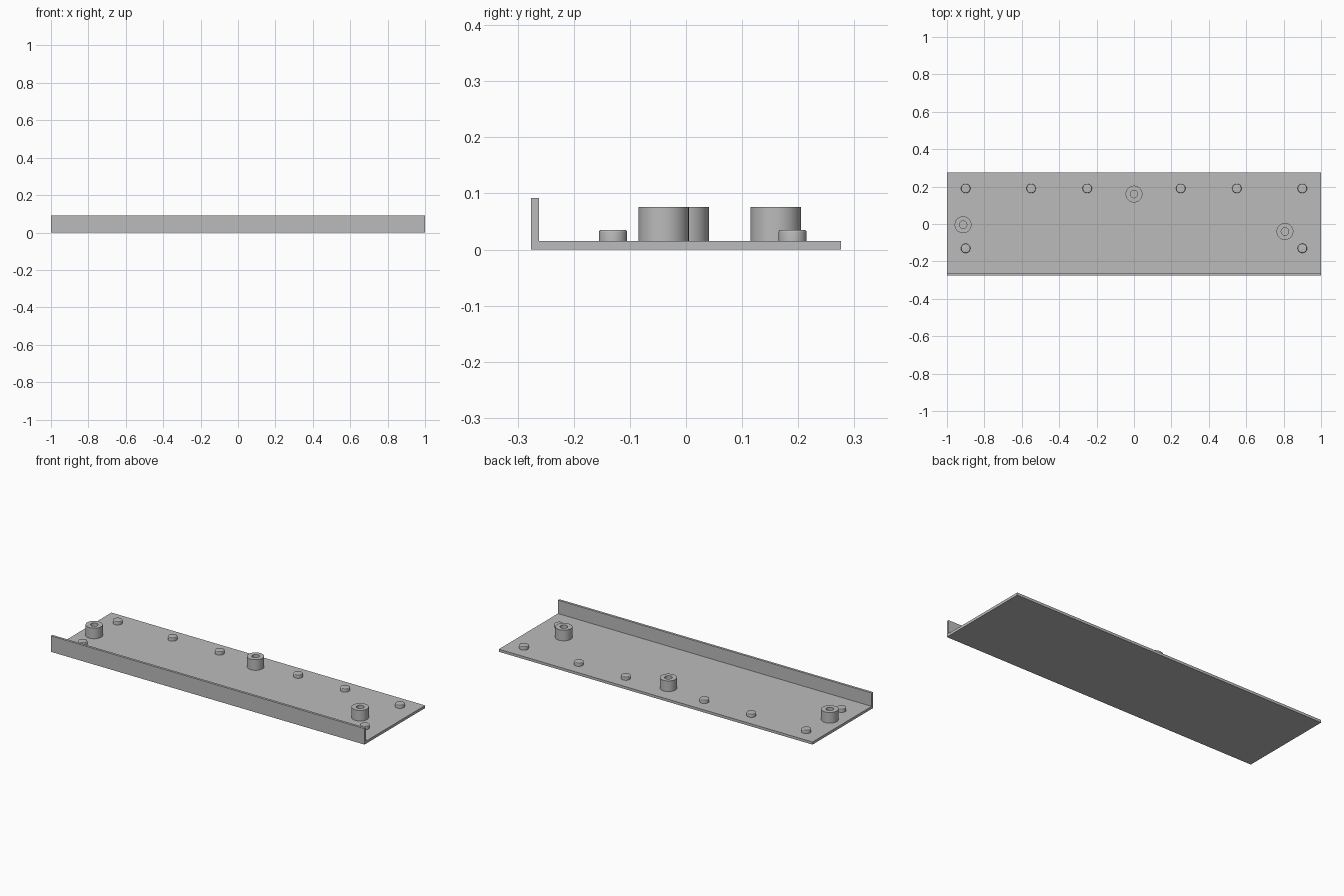
import bpy, bmesh
from math import cos, sin, tau, pi, radians

cube = bpy.data.objects.get("Cube")
if cube:
    bpy.data.objects.remove(cube, do_unlink=True)

grey = bpy.data.materials.new("plain grey")
grey.use_nodes = True
grey.diffuse_color = (0.5, 0.5, 0.5, 1)
grey.node_tree.nodes["Principled BSDF"].inputs["Base Color"].default_value = (0.5, 0.5, 0.5, 1)

FLOOR = 0.015


def finish(name, bm, smooth=False):
    bmesh.ops.recalc_face_normals(bm, faces=bm.faces)
    mesh = bpy.data.meshes.new(name)
    bm.to_mesh(mesh)
    bm.free()
    mesh.materials.append(grey)
    obj = bpy.data.objects.new(name, mesh)
    bpy.context.collection.objects.link(obj)
    if smooth:
        bpy.ops.object.select_all(action="DESELECT")
        obj.select_set(True)
        bpy.context.view_layer.objects.active = obj
        bpy.ops.object.shade_smooth_by_angle(angle=radians(35))
    return obj


def lathe(name, profile, x, y, sides=48):
    """Revolve (radius, height) points around a vertical axis at x, y."""
    bm = bmesh.new()
    rings = []
    for r, z in profile:
        if r == 0:
            rings.append([bm.verts.new((x, y, z))] * sides)
        else:
            rings.append([bm.verts.new((x + r * cos(tau * i / sides),
                                        y + r * sin(tau * i / sides), z))
                          for i in range(sides)])
    for a, b in zip(rings, rings[1:]):
        for i in range(sides):
            j = (i + 1) % sides
            corners = list(dict.fromkeys((a[i], a[j], b[j], b[i])))
            bm.faces.new(corners)
    return finish(name, bm, smooth=True)


# Base plate with the upright front lip, one extruded L section
section = [(-0.276, 0), (0.276, 0), (0.276, FLOOR), (-0.262, FLOOR),
           (-0.262, 0.092), (-0.276, 0.092)]
bm = bmesh.new()
face = bm.faces.new([bm.verts.new((-1, y, z)) for y, z in section])
swept = bmesh.ops.extrude_face_region(bm, geom=[face])["geom"]
bmesh.ops.translate(bm, vec=(2, 0, 0),
                    verts=[v for v in swept if isinstance(v, bmesh.types.BMVert)])
finish("base_plate_with_lip", bm)

# Hollow standoffs
tube = [(0.045, FLOOR), (0.045, 0.076), (0.02, 0.076), (0.02, FLOOR), (0, FLOOR)]
for name, x, y in (("left", 0.807, -0.04), ("right", -0.914, -0.004), ("back", 0, 0.16)):
    lathe(name + "_standoff", tube, x, y)

# Short pegs with a rounded top edge
R, TOP, EDGE = 0.025, 0.035, 0.004
peg = [(R, FLOOR)]
peg += [(R - EDGE + EDGE * cos(a), TOP - EDGE + EDGE * sin(a))
        for a in (k * pi / 8 for k in range(5))]
peg.append((0, TOP))
for side, sign in (("left", 1), ("right", -1)):
    for label, x, y in (("inner", 0.25, 0.19), ("middle", 0.55, 0.19),
                        ("outer", 0.9, 0.19), ("front", 0.9, -0.13)):
        lathe(f"{side}_{label}_peg", peg, sign * x, y, sides=32)
